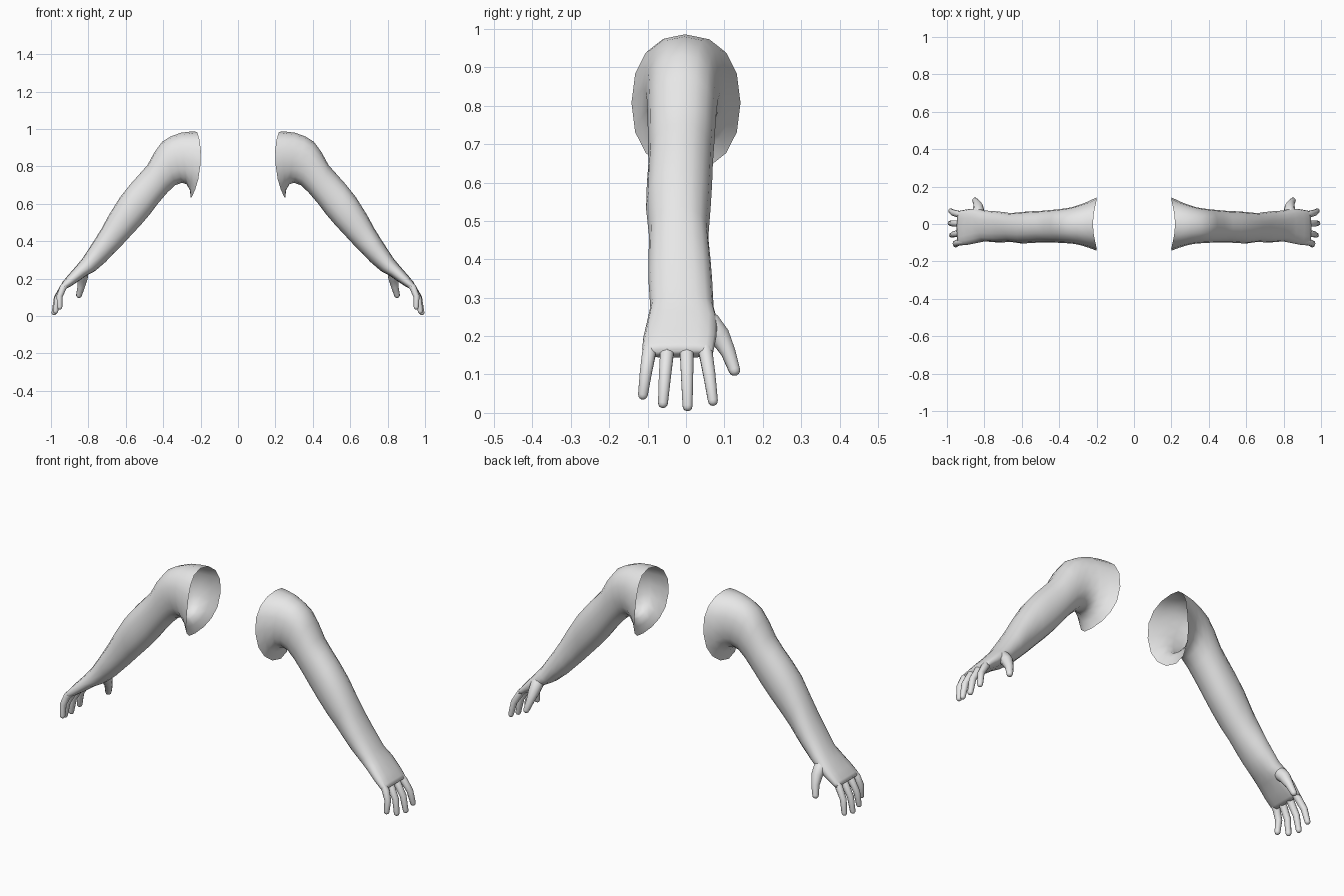
import bpy, bmesh, math
from mathutils import Vector

if "Cube" in bpy.data.objects:
    bpy.data.objects.remove(bpy.data.objects["Cube"])

skin = bpy.data.materials.new("light_grey")
skin.diffuse_color = (0.8, 0.8, 0.8, 1)
skin.use_nodes = True
skin.node_tree.nodes["Principled BSDF"].inputs["Base Color"].default_value = skin.diffuse_color


def loft(name, rings, cap_start=False):
    """Skin a list of equal point rings, close the end, mirror to the other side."""
    bm = bmesh.new()
    rows = [[bm.verts.new(p) for p in ring] for ring in rings]
    n = len(rows[0])
    for a, b in zip(rows, rows[1:]):
        for i in range(n):
            j = (i + 1) % n
            bm.faces.new((a[i], a[j], b[j], b[i]))
    bm.faces.new(rows[-1])
    if cap_start:
        bm.faces.new(rows[0][::-1])
    bmesh.ops.recalc_face_normals(bm, faces=bm.faces)
    mesh = bpy.data.meshes.new(name)
    bm.to_mesh(mesh)
    bm.free()
    mesh.materials.append(skin)
    ob = bpy.data.objects.new(name, mesh)
    bpy.context.collection.objects.link(ob)
    for p in mesh.polygons:
        p.use_smooth = True
    ob.modifiers.new("other_side", 'MIRROR')
    return ob


def arm_ring(ux, uz, lx, lz, y0, y1, power=1.0, bulge=0.0, n=16):
    """Cross-section from its upper point, lower point and y range."""
    pts = []
    for i in range(n):
        t = 2 * math.pi * i / n
        c, s = math.cos(t), math.sin(t)
        c = math.copysign(abs(c) ** power, c)
        s = math.copysign(abs(s) ** power, s)
        pts.append(((ux + lx) / 2 + c * (ux - lx) / 2 + bulge * s * s,
                    (y0 + y1) / 2 + s * (y1 - y0) / 2,
                    (uz + lz) / 2 + c * (uz - lz) / 2))
    return pts


def digit(name, path, radii, n=10):
    """Rounded finger that follows a path."""
    pts = [Vector(p) for p in path]
    rings = []

    def ring(c, d, r):
        u = d.cross(Vector((0, 1, 0))).normalized()
        v = d.cross(u)
        rings.append([c + r * (math.cos(2 * math.pi * i / n) * u +
                               math.sin(2 * math.pi * i / n) * v) for i in range(n)])
    for i, (p, r) in enumerate(zip(pts, radii)):
        d = (pts[min(i + 1, len(pts) - 1)] - pts[max(i - 1, 0)]).normalized()
        ring(p, d, r)
    # rounded tip
    for a in (30, 55, 78):
        t = math.radians(a)
        ring(pts[-1] + d * radii[-1] * math.sin(t), d, radii[-1] * math.cos(t))
    return loft(name, rings)


# Arm shell: open at the shoulder, closed at the knuckles
loft("arm", [arm_ring(*r) for r in (
    (.22, .985, .252, .630, -.142, .142, .88, -.035),
    (.255, .986, .258, .675, -.127, .122, .9, -.015),
    (.305, .980, .275, .705, -.112, .103, .9),
    (.36, .960, .300, .712, -.105, .090, .9),
    (.405, .932, .335, .700, -.102, .083, .9),
    (.446, .877, .375, .663, -.100, .078, .9),
    (.484, .807, .425, .605, -.099, .074, .9),
    (.530, .755, .470, .545, -.098, .070, .9),
    (.575, .705, .520, .487, -.102, .068, .9),
    (.630, .636, .575, .428, -.104, .064, .9),
    (.690, .540, .625, .374, -.096, .058, .9),
    (.728, .470, .670, .328, -.098, .064, .9),
    (.765, .410, .710, .287, -.098, .068, .9),
    (.830, .310, .765, .240, -.093, .072, .85),
    (.868, .264, .810, .216, -.101, .082, .8),
    (.912, .214, .862, .180, -.111, .079, .75),
    (.938, .182, .902, .154, -.114, .073, .7),
    (.948, .164, .922, .144, -.113, .070, .7))])

# Fingers: base y, tip y, tip x, tip z
for name, yb, yt, xt, zt in (
        ("little_finger", -.097, -.112, .953, .048),
        ("ring_finger", -.050, -.060, .975, .026),
        ("middle_finger", .002, .004, .983, .018),
        ("index_finger", .052, .070, .980, .032)):
    base = Vector((.908, yb * .95, .182))
    knuckle = Vector((.935, yb, .152))
    tip = Vector((xt, yt, zt))
    mid = (knuckle + tip) / 2 + Vector((.010, 0, .006))
    digit(name, (base, knuckle, mid, tip), (.016, .0185, .0165, .0135))

# Thumb grows out of the back edge of the palm
digit("thumb", ((.822, .035, .262), (.832, .060, .232), (.832, .088, .200),
                (.838, .110, .158), (.850, .126, .112)),
      (.022, .032, .028, .020, .0155))
